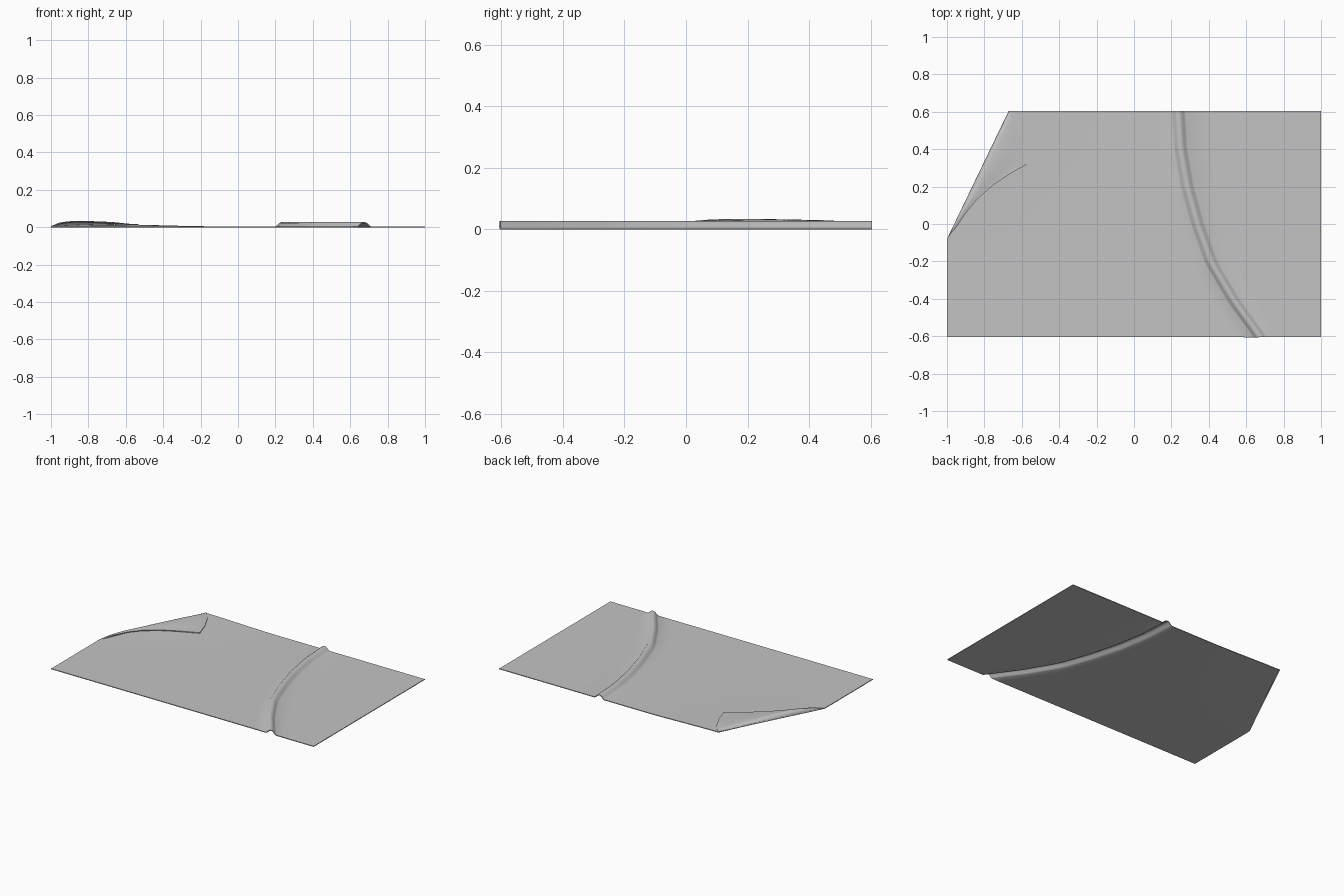
import bpy
import bmesh
import math
from mathutils import Vector

THICK = 0.005

cube = bpy.data.objects.get("Cube")
if cube:
    bpy.data.objects.remove(cube, do_unlink=True)

# Plain grey cloth
cloth = bpy.data.materials.new("grey_cloth")
cloth.use_nodes = True
cloth.diffuse_color = (0.55, 0.55, 0.55, 1)
bsdf = cloth.node_tree.nodes["Principled BSDF"]
bsdf.inputs["Base Color"].default_value = cloth.diffuse_color
bsdf.inputs["Roughness"].default_value = 0.9

FOLD_A = Vector((-1.0, -0.08, 0))
FOLD_B = Vector((-0.67, 0.605, 0))
FOLD_DIR = (FOLD_B - FOLD_A).normalized()
FOLD_OUT = Vector((-FOLD_DIR.y, FOLD_DIR.x, 0))


def smooth(t):
    t = max(0, min(1, t))
    return t * t * (3 - 2 * t)


def lift(p):
    """Gentle rise of the cloth towards the folded corner."""
    d = max(0, -(p - FOLD_A).dot(FOLD_OUT))
    return 0.01 * smooth(1 - d / 0.5) * smooth((p.y + 0.2) / 0.7)


def add_grid(bm, rows):
    """Skin rows of points; faces look up when rows run +y and points +x."""
    verts = [[bm.verts.new(p) for p in row] for row in rows]
    for a, b in zip(verts, verts[1:]):
        for i in range(len(a) - 1):
            bm.faces.new((a[i], a[i + 1], b[i + 1], b[i]))


def finish(name, bm, offset):
    """Turn a surface into a thin solid with soft shading and crisp rims."""
    mesh = bpy.data.meshes.new(name)
    bm.to_mesh(mesh)
    bm.free()
    obj = bpy.data.objects.new(name, mesh)
    bpy.context.collection.objects.link(obj)
    mesh.materials.append(cloth)
    bpy.ops.object.select_all(action="DESELECT")
    obj.select_set(True)
    bpy.context.view_layer.objects.active = obj
    mod = obj.modifiers.new("thickness", "SOLIDIFY")
    mod.thickness = THICK
    mod.offset = offset
    bpy.ops.object.modifier_apply(modifier=mod.name)
    bpy.ops.object.shade_smooth_by_angle(angle=math.radians(55))
    return obj


# Main sheet: the columns follow a curved wrinkle across the cloth
WRINKLE = [(-0.605, 0.675), (-0.42, 0.54), (-0.21, 0.415), (0, 0.34),
           (0.2, 0.285), (0.4, 0.25), (0.605, 0.237)]
RIDGE = [(-0.037, 0), (-0.026, 0.006), (-0.015, 0.018), (-0.005, 0.023),
         (0.005, 0.023), (0.015, 0.018), (0.026, 0.006), (0.037, 0)]


def wrinkle_x(y):
    for (y0, x0), (y1, x1) in zip(WRINKLE, WRINKLE[1:]):
        if y <= y1:
            return x0 + (x1 - x0) * (y - y0) / (y1 - y0)
    return WRINKLE[-1][1]


rows = []
for j in range(25):
    y = -0.605 + 1.21 * j / 24
    c = wrinkle_x(y)
    left, right = c + RIDGE[0][0], c + RIDGE[-1][0]
    row = [Vector((-1 + (left + 1) * i / 18, y, 0)) for i in range(18)]
    row += [Vector((c + dx, y, dz)) for dx, dz in RIDGE]
    row += [Vector((right + (1 - right) * i / 5, y, 0)) for i in range(1, 6)]
    for p in row:
        p.z += lift(p)
    rows.append(row)

bm = bmesh.new()
add_grid(bm, rows)
# Cut away the corner that is turned over
bmesh.ops.bisect_plane(bm, geom=bm.verts[:] + bm.edges[:] + bm.faces[:],
                       plane_co=FOLD_A, plane_no=FOLD_OUT, clear_outer=True)
finish("cloth_sheet", bm, 1)

# Folded corner: fold position, free edge x, y, crest height, edge height
FLAP = [(0.01, -0.99, -0.07, 0.008, 0.007),
        (0.1, -0.945, -0.01, 0.024, 0.022),
        (0.2, -0.89, 0.07, 0.031, 0.029),
        (0.3, -0.83, 0.14, 0.034, 0.03),
        (0.42, -0.75, 0.21, 0.034, 0.027),
        (0.55, -0.66, 0.27, 0.033, 0.022),
        (0.78, -0.53, 0.342, 0.03, 0.016),
        (0.87, -0.565, 0.45, 0.027, 0.017),
        (0.95, -0.61, 0.54, 0.025, 0.019),
        (1, -0.645, 0.585, 0.022, 0.018)]
rows = []
for u, ex, ey, crest, rim in FLAP:
    start = FOLD_A.lerp(FOLD_B, u)
    base = lift(start)
    across = Vector((ex, ey, 0)) - start
    roll = min(0.03 / across.length, 0.4)
    row = []
    for k in range(6):  # rounded roll at the fold
        a = math.pi / 2 * k / 5
        p = start + across * roll * (1 - math.cos(a))
        p.z = base + (crest - base) * math.sin(a)
        row.append(p)
    for k in range(1, 6):  # flap settling down to its free edge
        t = k / 5
        p = start + across * (roll + (1 - roll) * t)
        p.z = crest + (rim - crest) * smooth(t)
        row.append(p)
    rows.append(row)

bm = bmesh.new()
add_grid(bm, rows)
finish("folded_corner", bm, -1)
